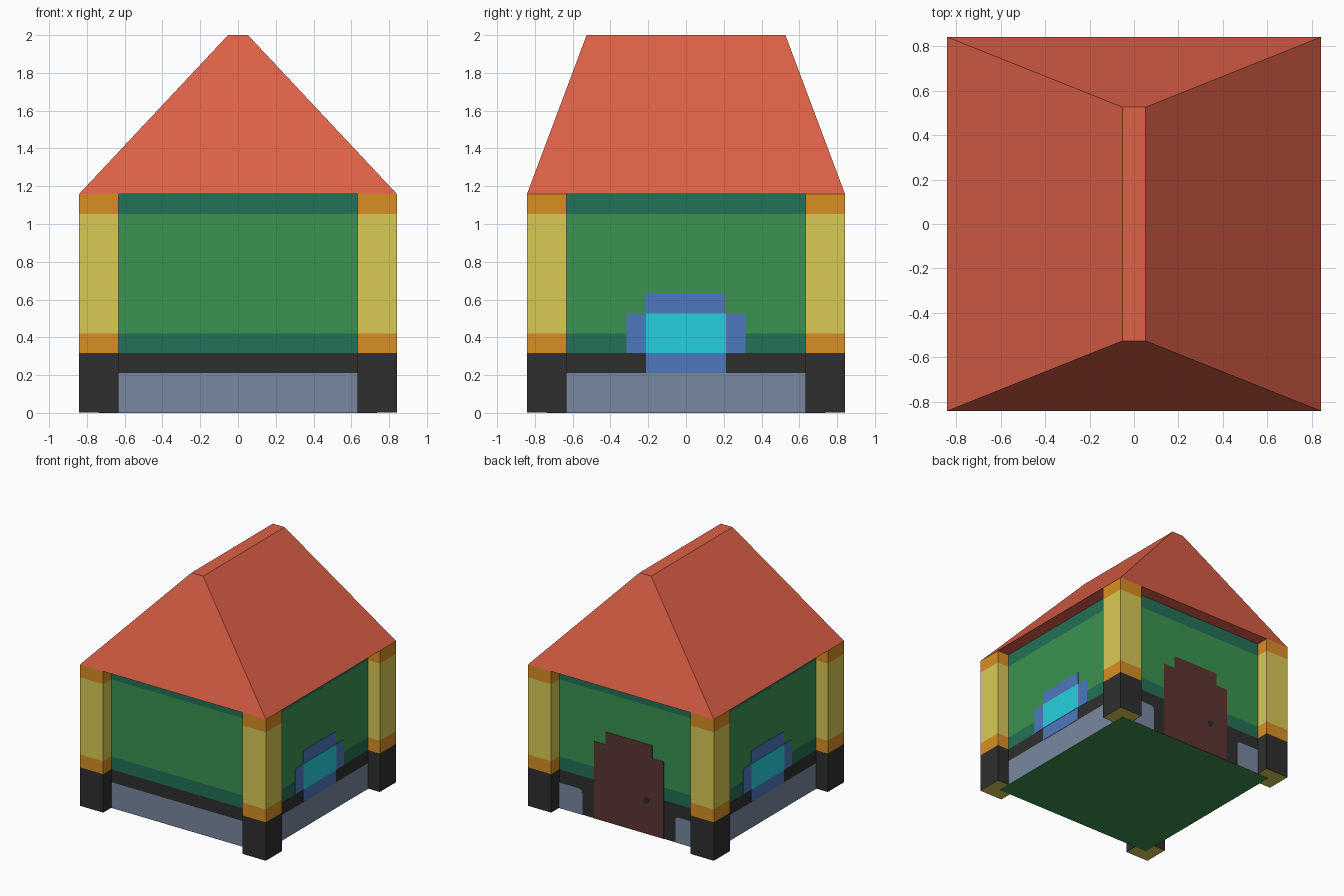
import bpy, bmesh, math
from mathutils import Matrix, Vector

if "Cube" in bpy.data.objects:
    bpy.data.objects.remove(bpy.data.objects["Cube"])

U = 2 / 19           # block unit of the model
WALL = 7 * U         # half width of the walls
EDGE = 8 * U         # half width at posts and eaves


def mat(name, rgb):
    lin = [((c / 255 + 0.055) / 1.055) ** 2.4 if c > 10 else c / 255 / 12.92 for c in rgb]
    m = bpy.data.materials.new(name)
    m.diffuse_color = (*lin, 1)
    m.use_nodes = True
    m.node_tree.nodes["Principled BSDF"].inputs["Base Color"].default_value = m.diffuse_color
    return m


red = mat("roof red", (222, 97, 71))
green = mat("wall green", (58, 148, 81))
teal = mat("dark green trim", (35, 113, 87))
yellow = mat("post yellow", (217, 202, 85))
orange = mat("post orange", (217, 143, 35))
black = mat("charcoal", (47, 47, 47))
slate = mat("slate grey", (120, 135, 159))
blue = mat("frame blue", (78, 120, 191))
cyan = mat("window cyan", (37, 209, 222))
brown = mat("door brown", (90, 53, 48))


def finish(bm, name, mats):
    bmesh.ops.recalc_face_normals(bm, faces=bm.faces[:])
    me = bpy.data.meshes.new(name)
    bm.to_mesh(me)
    bm.free()
    for m in mats:
        me.materials.append(m)
    ob = bpy.data.objects.new(name, me)
    bpy.context.collection.objects.link(ob)
    return ob


def banded_box(name, cx, cy, half, z0, z1, cuts, mats, rule):
    """Box sliced at the given heights, coloured face by face with a rule."""
    bm = bmesh.new()
    bmesh.ops.create_cube(bm, size=1, matrix=Matrix.Translation((cx, cy, (z0 + z1) / 2))
                          @ Matrix.Diagonal((2 * half, 2 * half, z1 - z0, 1)))
    for z in cuts:
        bmesh.ops.bisect_plane(bm, geom=bm.verts[:] + bm.edges[:] + bm.faces[:],
                               plane_co=(0, 0, z), plane_no=(0, 0, 1))
    bmesh.ops.recalc_face_normals(bm, faces=bm.faces[:])
    for f in bm.faces:
        f.material_index = rule(f.calc_center_median(), f.normal)
    return finish(bm, name, mats)


def plate(name, points, turn, depth, material, rounded=None, radius=0.0):
    """Thin outline plate on a wall; turn 0 = front, 90 = right, 180 = back."""
    bm = bmesh.new()
    vs = [bm.verts.new((u, -WALL + 0.001, z)) for u, z in points]
    bm.faces.new(vs)
    if rounded:
        corners = [v for v in vs if rounded(v.co.x, v.co.z)]
        bmesh.ops.bevel(bm, geom=corners, offset=radius, segments=3,
                        profile=0.5, affect='VERTICES')
    ext = bmesh.ops.extrude_face_region(bm, geom=bm.faces[:])
    bmesh.ops.translate(bm, vec=(0, -depth - 0.001, 0),
                        verts=[g for g in ext["geom"] if isinstance(g, bmesh.types.BMVert)])
    bmesh.ops.rotate(bm, verts=bm.verts[:], cent=(0, 0, 0),
                     matrix=Matrix.Rotation(math.radians(turn), 3, 'Z'))
    return finish(bm, name, [material])


def rect(u0, u1, z0, z1):
    return [(u0, z0), (u1, z0), (u1, z1), (u0, z1)]


# Walls: slate base, charcoal band, trim, green, trim
def wall_rule(c, n):
    if abs(n.z) > 0.5:
        return 2
    if c.z < 2 * U:
        return 1 if n.y > 0.5 else 0
    if c.z < 3 * U:
        return 1
    return 2 if 4 * U < c.z < 10 * U else 3


banded_box("walls", 0, 0, WALL, 0, 11 * U, [2 * U, 3 * U, 4 * U, 10 * U],
           [slate, black, green, teal], wall_rule)


# Corner posts
def post_rule(c, n):
    if abs(n.z) > 0.5:
        return 2
    if c.z < 3 * U:
        return 0
    return 2 if 4 * U < c.z < 10 * U else 1


for sx, side in ((-1, "left"), (1, "right")):
    for sy, end in ((-1, "front"), (1, "back")):
        banded_box(f"{end}_{side}_post", sx * WALL, sy * WALL, U, 0.001, 11 * U,
                   [3 * U, 4 * U, 10 * U], [black, orange, yellow], post_rule)

# Hipped roof with a narrow flat ridge
bm = bmesh.new()
bmesh.ops.create_cube(bm, size=2)
for v in bm.verts:
    v.co = Vector((v.co.x * U / 2, v.co.y * 5 * U, 2)) if v.co.z > 0 else \
        Vector((v.co.x * EDGE, v.co.y * EDGE, 11 * U))
finish(bm, "roof", [red])

# Side windows: cross-shaped frame with a pane
a, b = 2 * U, 3 * U
cross = [(-a, 2 * U), (a, 2 * U), (a, 3 * U), (b, 3 * U), (b, 5 * U), (a, 5 * U),
         (a, 6 * U), (-a, 6 * U), (-a, 5 * U), (-b, 5 * U), (-b, 3 * U), (-a, 3 * U)]
for turn, side in ((90, "right"), (-90, "left")):
    plate(f"{side}_window_frame", cross, turn, 0.003, blue,
          lambda u, z: abs(u) > 2.5 * U, 0.012)
    plate(f"{side}_window_pane", rect(-a, a, 3 * U, 5 * U), turn, 0.006, cyan)

# Back door with stepped top, and its knob
door = [(-b, 0), (b, 0), (b, 6 * U), (a, 6 * U), (a, 7 * U), (-a, 7 * U), (-a, 6 * U), (-b, 6 * U)]
plate("back_door", door, 180, 0.003, brown)
knob = [(0.155 + 0.026 * math.cos(i * math.pi / 6), 0.27 + 0.026 * math.sin(i * math.pi / 6))
        for i in range(12)]
plate("door_knob", knob, 180, 0.006, black)

# Slate panels either side of the door, rounded at the upper inner corner
for s, side in ((-1, "left"), (1, "right")):
    u0, u1 = sorted((s * 4 * U, s * 6.2 * U))
    plate(f"{side}_base_panel", rect(u0, u1, 0, 2 * U), 180, 0.003, slate,
          lambda u, z: abs(u) < 5 * U and z > U, 0.03)
